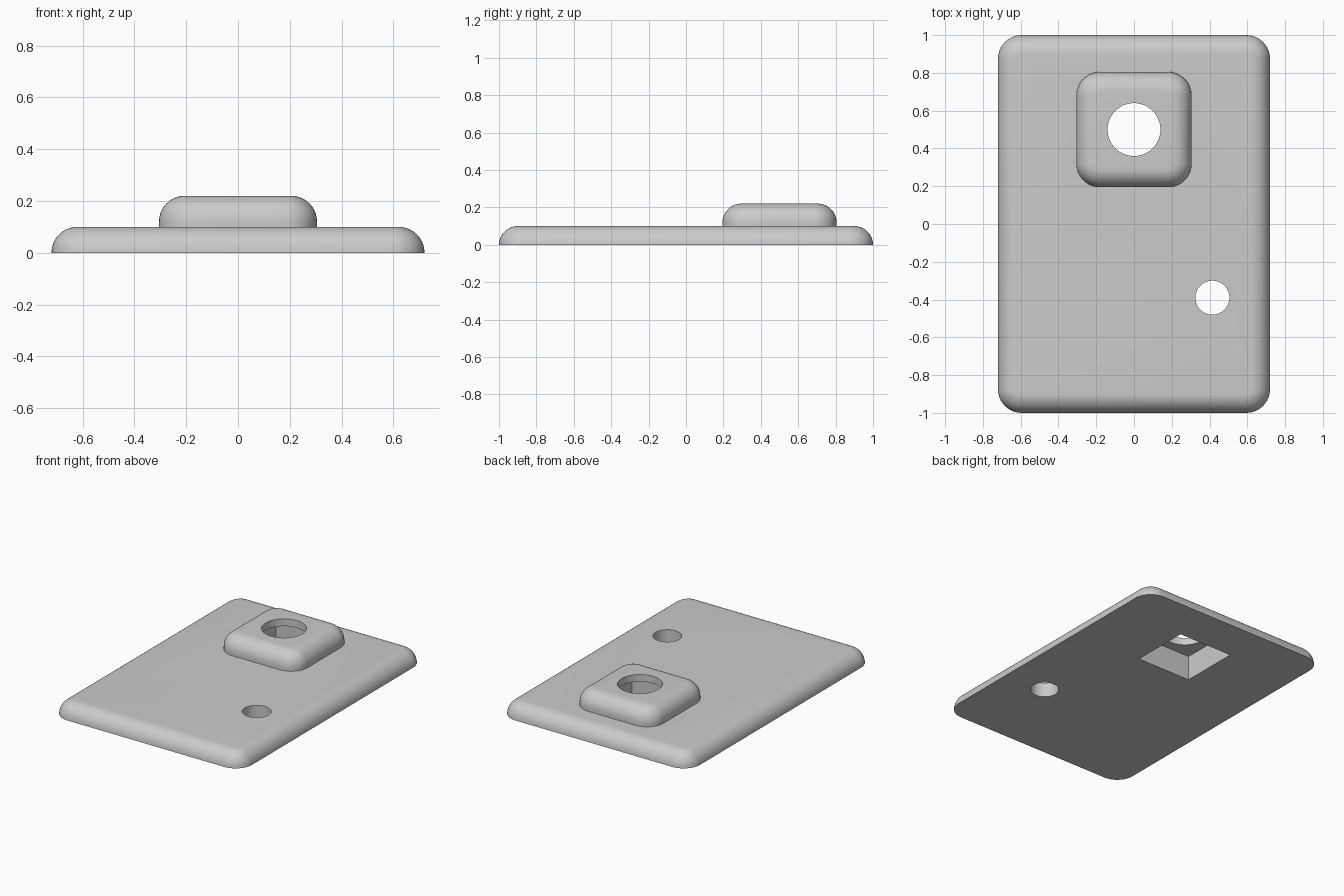
import bpy, bmesh
from math import sin, cos, pi, radians

old = bpy.data.objects.get("Cube")
if old:
    bpy.data.objects.remove(old, do_unlink=True)

grey = bpy.data.materials.new("plain grey")
grey.use_nodes = True
grey.diffuse_color = (0.6, 0.6, 0.6, 1)
grey.node_tree.nodes["Principled BSDF"].inputs["Base Color"].default_value = (0.6, 0.6, 0.6, 1)

CORNER, FILLET, STEPS = 0.125, 0.1, 10


def make_object(name, bm):
    bmesh.ops.recalc_face_normals(bm, faces=bm.faces)
    mesh = bpy.data.meshes.new(name)
    bm.to_mesh(mesh)
    bm.free()
    mesh.materials.append(grey)
    obj = bpy.data.objects.new(name, mesh)
    bpy.context.collection.objects.link(obj)
    return obj


def outline(bm, cy, hx, hy, inset, z):
    """Ring of vertices around a rounded rectangle."""
    r = CORNER - inset
    ring = []
    for q, (sx, sy) in enumerate([(1, 1), (-1, 1), (-1, -1), (1, -1)]):
        for i in range(STEPS + 1):
            a = (q + i / STEPS) * pi / 2
            ring.append(bm.verts.new((sx * (hx - CORNER) + r * cos(a),
                                      cy + sy * (hy - CORNER) + r * sin(a), z)))
    return ring


def pillow(name, cy, hx, hy, bottom, top):
    """Rounded slab with a quarter-round top edge."""
    bm = bmesh.new()
    levels = [(0, bottom)] if top - FILLET > bottom + 0.001 else []
    for i in range(STEPS + 1):
        a = i / STEPS * pi / 2
        levels.append((FILLET * (1 - cos(a)), top - FILLET + FILLET * sin(a)))
    rings = [outline(bm, cy, hx, hy, inset, z) for inset, z in levels]
    for low, high in zip(rings, rings[1:]):
        for i in range(len(low)):
            j = (i + 1) % len(low)
            bm.faces.new((low[i], low[j], high[j], high[i]))
    bm.faces.new(rings[0][::-1])
    bm.faces.new(rings[-1])
    return make_object(name, bm)


def drill(name, x, y, radius):
    bm = bmesh.new()
    bmesh.ops.create_cone(bm, cap_ends=True, segments=64, radius1=radius,
                          radius2=radius, depth=1)
    bmesh.ops.translate(bm, verts=bm.verts, vec=(x, y, 0))
    return make_object(name, bm)


def square_cutter(name, y, side, depth):
    bm = bmesh.new()
    bmesh.ops.create_cube(bm, size=1)
    bmesh.ops.scale(bm, verts=bm.verts, vec=(side, side, depth * 2))
    bmesh.ops.translate(bm, verts=bm.verts, vec=(0, y, 0))
    return make_object(name, bm)


# Base plate with the raised boss, bored through and pocketed from below
plate = pillow("base_plate", 0, 0.72, 1, 0, 0.1)
tools = [
    (pillow("raised_boss", 0.5, 0.305, 0.305, 0.05, 0.22), "UNION"),
    (square_cutter("square_pocket_cutter", 0.5, 0.41, 0.17), "DIFFERENCE"),
    (drill("boss_hole_cutter", 0, 0.5, 0.14), "DIFFERENCE"),
    (drill("small_hole_cutter", 0.415, -0.39, 0.09), "DIFFERENCE"),
]
for tool, operation in tools:
    mod = plate.modifiers.new(tool.name, "BOOLEAN")
    mod.operation = operation
    mod.solver = "EXACT"
    mod.object = tool

# Bake the cuts, then discard the cutters
bpy.context.view_layer.update()
result = bpy.data.meshes.new_from_object(
    plate.evaluated_get(bpy.context.evaluated_depsgraph_get()))
plate.modifiers.clear()
plate.data = result
for tool, _ in tools:
    bpy.data.objects.remove(tool, do_unlink=True)

# Smooth the fillets, keep the rims sharp
bpy.ops.object.select_all(action="DESELECT")
plate.select_set(True)
bpy.context.view_layer.objects.active = plate
bpy.ops.object.shade_smooth_by_angle(angle=radians(30))
